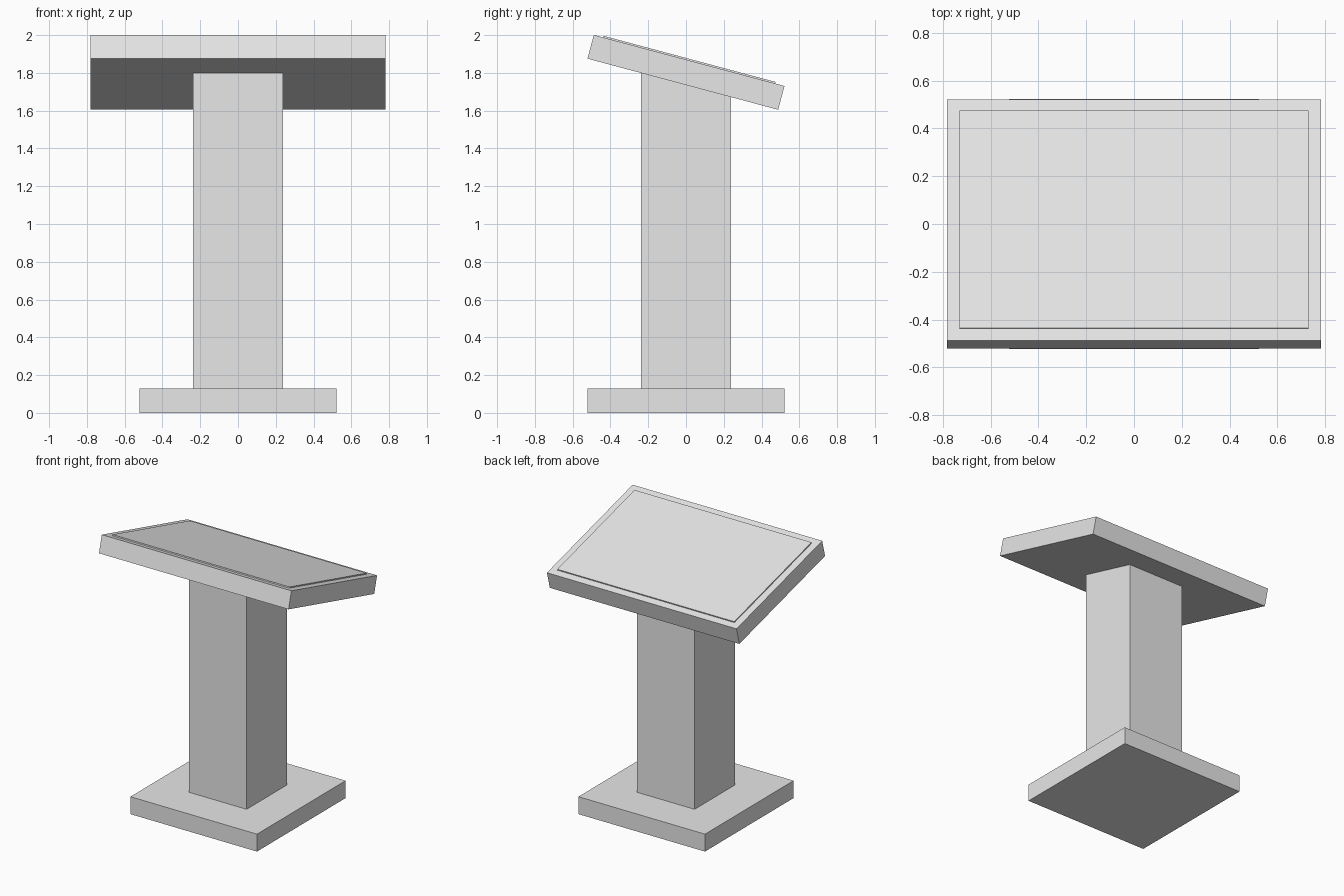
import bpy
from math import radians, tan, cos
from mathutils import Matrix

default = bpy.data.objects.get("Cube")
if default:
    bpy.data.objects.remove(default, do_unlink=True)

TILT = radians(-15)
BOARD_Z = 1.803
BOARD_THICK = 0.13
COLUMN_HEIGHT = 1.67

grey = bpy.data.materials.new("light_grey")
grey.use_nodes = True
colour = (0.8, 0.8, 0.8, 1)
grey.diffuse_color = colour
grey.node_tree.nodes["Principled BSDF"].inputs["Base Color"].default_value = colour


def box(name, size, centre, tilt=0.0):
    """Add a flat-sided box, scaled in its mesh and tilted about x."""
    bpy.ops.mesh.primitive_cube_add(size=1, location=centre, rotation=(tilt, 0, 0))
    obj = bpy.context.object
    obj.name = obj.data.name = name
    obj.data.transform(Matrix.Diagonal((*size, 1)))
    obj.data.materials.append(grey)
    return obj


# Square foot
box("base", (1.044, 1.044, 0.13), (0, 0, 0.065))

# Column, its top sheared to meet the sloping underside of the board
column = box("column", (0.474, 0.474, COLUMN_HEIGHT), (0, 0, COLUMN_HEIGHT / 2))
underside = BOARD_Z - BOARD_THICK / 2 / cos(TILT)
for v in column.data.vertices:
    if v.co.z > 0:
        v.co.z = underside + v.co.y * tan(TILT) - column.location.z
    else:
        v.co.z += 0.13

# Sloping board
board = box("board", (1.564, 1.045, BOARD_THICK), (0, 0, BOARD_Z), TILT)

# Thin raised panel on the board
normal = Matrix.Rotation(TILT, 3, "X").col[2]
panel_centre = board.location + normal * (BOARD_THICK / 2 + 0.004)
box("top_panel", (1.46, 0.942, 0.009), panel_centre, TILT)
